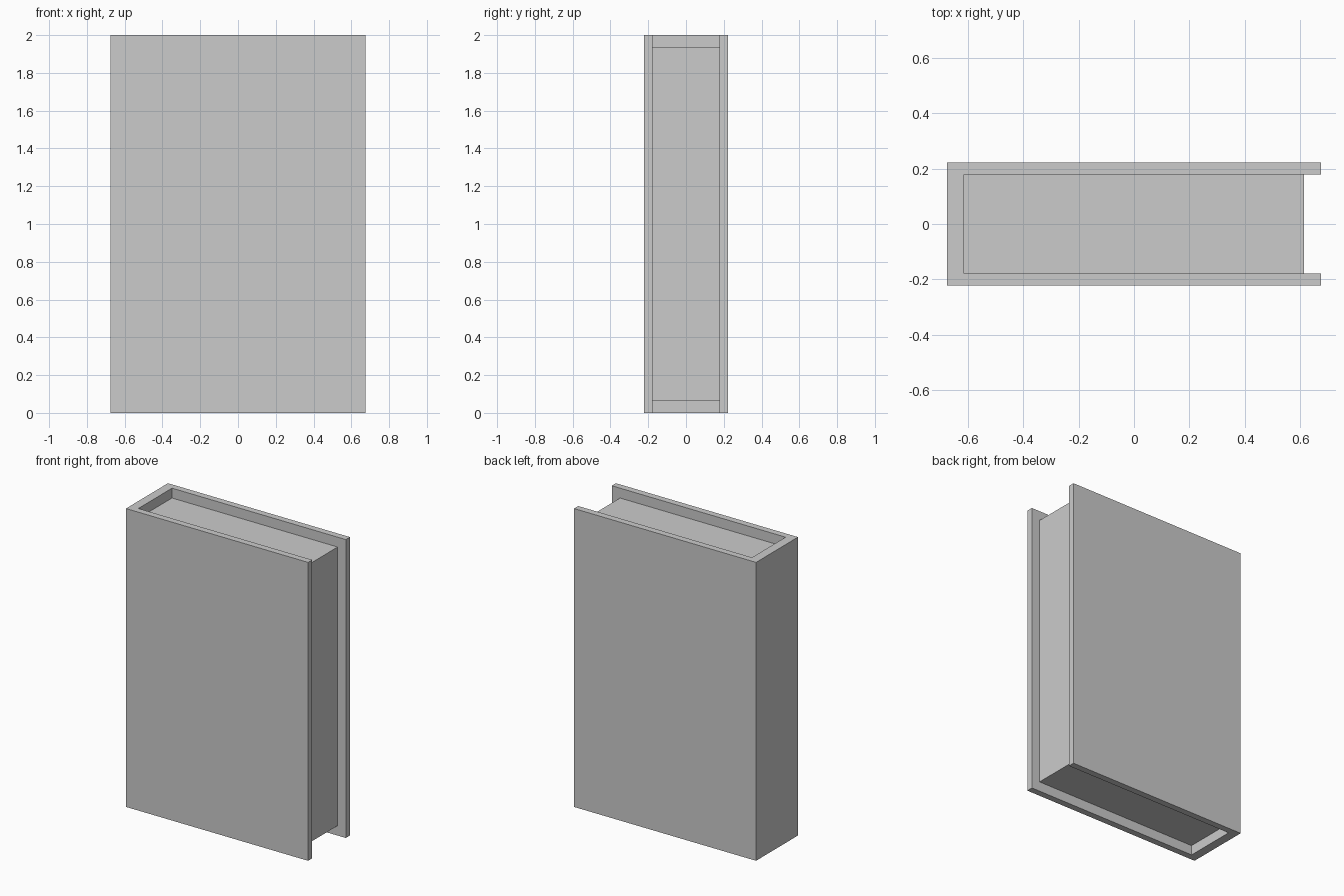
import bpy
import bmesh

if "Cube" in bpy.data.objects:
    bpy.data.objects.remove(bpy.data.objects["Cube"])

HALF_W, HALF_D, HEIGHT = 0.675, 0.222, 2.0
INNER_X, INNER_Y = 0.614, 0.178
PAGE_INSET = 0.066


def extrude_profile(name, points, z0, z1):
    """Extrude a closed xy outline from z0 up to z1."""
    bm = bmesh.new()
    face = bm.faces.new([bm.verts.new((x, y, z0)) for x, y in points])
    result = bmesh.ops.extrude_face_region(bm, geom=[face], use_keep_orig=True)
    top = [g for g in result["geom"] if isinstance(g, bmesh.types.BMVert)]
    bmesh.ops.translate(bm, verts=top, vec=(0, 0, z1 - z0))
    bmesh.ops.recalc_face_normals(bm, faces=bm.faces)
    mesh = bpy.data.meshes.new(name)
    bm.to_mesh(mesh)
    bm.free()
    obj = bpy.data.objects.new(name, mesh)
    bpy.context.collection.objects.link(obj)
    return obj


# Cover: two boards joined by the spine, as one U-shaped outline
half = [(HALF_W, INNER_Y), (HALF_W, HALF_D), (-HALF_W, HALF_D)]
outline = half + [(x, -y) for x, y in reversed(half)]
outline += [(-INNER_X, -INNER_Y), (-INNER_X, INNER_Y)]
extrude_profile("book_cover", outline, 0, HEIGHT)

# Page block: set in from the top, bottom and fore edge
pages = [(-INNER_X, -INNER_Y), (INNER_X, -INNER_Y),
         (INNER_X, INNER_Y), (-INNER_X, INNER_Y)]
extrude_profile("page_block", pages, PAGE_INSET, HEIGHT - PAGE_INSET)
